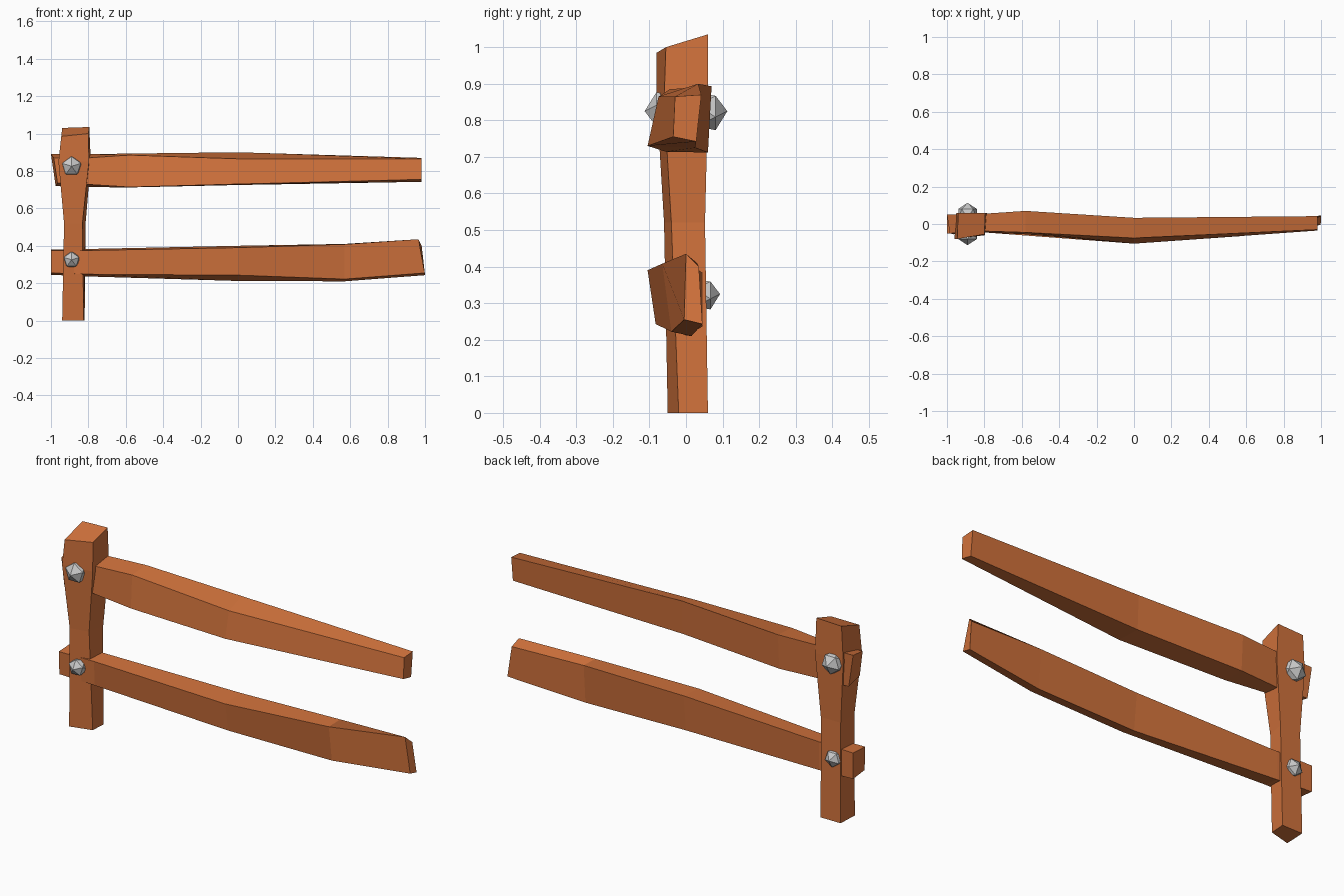
import bpy, bmesh
from mathutils import Matrix, Vector

if "Cube" in bpy.data.objects:
    bpy.data.objects.remove(bpy.data.objects["Cube"])

wood = bpy.data.materials.new("wood")
wood.diffuse_color = (0.64, 0.17, 0.045, 1)
wood.use_nodes = True
wood.node_tree.nodes["Principled BSDF"].inputs["Base Color"].default_value = wood.diffuse_color


def finish(name, bm, mat=None):
    bmesh.ops.recalc_face_normals(bm, faces=bm.faces)
    me = bpy.data.meshes.new(name)
    bm.to_mesh(me)
    bm.free()
    ob = bpy.data.objects.new(name, me)
    bpy.context.collection.objects.link(ob)
    if mat:
        me.materials.append(mat)
    return ob


def beam(name, sections):
    """Loft a closed beam through four-cornered sections."""
    bm = bmesh.new()
    rings = [[bm.verts.new(p) for p in s] for s in sections]
    for a, b in zip(rings, rings[1:]):
        for i in range(4):
            j = (i + 1) % 4
            bm.faces.new((a[i], a[j], b[j], b[i]))
    bm.faces.new(rings[0])
    bm.faces.new(rings[-1])
    return finish(name, bm, wood)


def at_x(x, *yz):
    return [(x, y, z) for y, z in yz]


def at_z(z, *xy):
    return [(x, y, z) for x, y in xy]


# Post: front left, front right, back right, back left
beam("post", [
    at_z(0, (-.94, -.05), (-.825, -.02), (-.82, .06), (-.935, .06)),
    at_z(.52, (-.93, -.06), (-.832, -.04), (-.815, .052), (-.93, .052)),
    at_z(.85, (-.96, -.08), (-.797, -.06), (-.787, .06), (-.95, .06)),
    [(-.945, -.08, .985), (-.80, -.055, 1.0), (-.795, .06, 1.035), (-.94, .06, 1.03)],
])

# Rails: front top, front bottom, back bottom, back top
beam("upper_rail", [
    [(-.985, -.05, .87), (-.965, -.055, .735), (-.975, .05, .72), (-1.0, .05, .89)],
    at_x(-.80, (-.038, .87), (-.045, .728), (.045, .714), (.055, .89)),
    at_x(-.58, (-.045, .885), (-.055, .714), (.06, .712), (.07, .893)),
    at_x(0, (-.075, .865), (-.105, .73), (.025, .725), (.033, .90)),
    at_x(.98, (-.03, .865), (-.035, .755), (.028, .742), (.042, .87)),
])
beam("lower_rail", [
    at_x(-1.0, (-.05, .375), (-.045, .255), (.05, .245), (.05, .38)),
    at_x(-.80, (-.045, .375), (-.04, .248), (.045, .236), (.045, .383)),
    at_x(0, (-.105, .39), (-.083, .243), (.0, .212), (.02, .40)),
    at_x(.57, (-.065, .408), (-.04, .222), (.015, .21), (.03, .41)),
    [(.965, 0, .435), (.998, -.005, .255), (1.0, .045, .243), (.982, .035, .40)],
])

# Bolt heads: faceted balls with one point facing out
turn = Matrix(((0, -1, 0), (0, 0, 1), (-1, 0, 0))).to_4x4()
for level, z, r, depth in (("upper", .825, .058, .055), ("lower", .325, .047, .046)):
    for side, s in (("front", -1), ("back", 1)):
        bm = bmesh.new()
        place = Matrix.Translation(Vector((-.89, s * depth, z)))
        bmesh.ops.create_icosphere(bm, subdivisions=1, radius=r, matrix=place @ turn)
        finish(f"{level}_{side}_bolt", bm)
